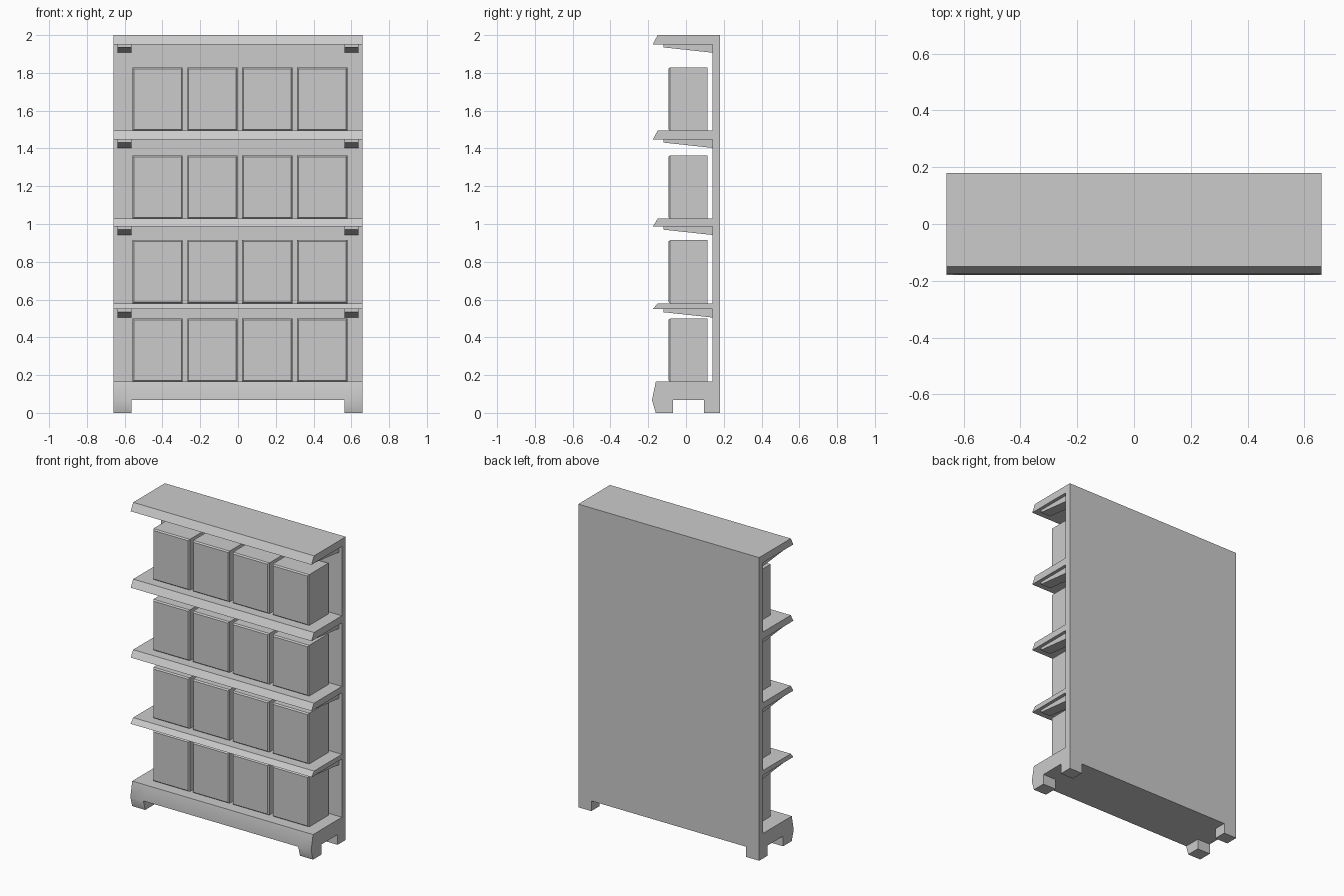
import bpy, bmesh, math

if "Cube" in bpy.data.objects:
    bpy.data.objects.remove(bpy.data.objects["Cube"])


def finish(name, bm):
    bmesh.ops.recalc_face_normals(bm, faces=bm.faces)
    mesh = bpy.data.meshes.new(name)
    bm.to_mesh(mesh)
    bm.free()
    obj = bpy.data.objects.new(name, mesh)
    bpy.context.collection.objects.link(obj)
    return obj


def loft(profile, xs):
    """Sweep a closed (y, z) profile along x through the given stations."""
    bm = bmesh.new()
    rings = [[bm.verts.new((x, y, z)) for y, z in profile] for x in xs]
    n = len(profile)
    for a, b in zip(rings, rings[1:]):
        for i in range(n):
            j = (i + 1) % n
            bm.faces.new((a[i], a[j], b[j], b[i]))
    bm.faces.new(rings[0])
    bm.faces.new(rings[-1])
    return bm


W = 0.66        # half width
BACK = 0.14     # front of the back panel
REAR = 0.18
ARCH = 0.067    # height of the feet
BASE_TOP = 0.165

# Base: plinth beam with four feet pulled down from its end sections
bm = loft([(-0.16, BASE_TOP), (REAR, BASE_TOP), (REAR, ARCH),
           (0.095, ARCH), (-0.07, ARCH), (-0.18, ARCH)],
          [-W, -0.565, 0.565, W])
bmesh.ops.recalc_face_normals(bm, faces=bm.faces)
feet = []
for f in bm.faces:
    c = f.calc_center_median()
    if f.normal.z < -0.9 and abs(c.x) > 0.57 and (c.y < -0.1 or c.y > 0.1):
        feet.append(f)
for f in bmesh.ops.extrude_discrete_faces(bm, faces=feet)["faces"]:
    for v in f.verts:
        v.co.z = 0
        if v.co.y < -0.17:
            v.co.y = -0.16
bmesh.ops.remove_doubles(bm, verts=bm.verts, dist=0.0001)
base = finish("base", bm)
bpy.context.view_layer.objects.active = base
base.select_set(True)
bpy.ops.object.shade_smooth_by_angle(angle=math.radians(35))
base.select_set(False)

# Back panel
finish("back_panel", loft([(BACK, BASE_TOP), (REAR, BASE_TOP),
                           (REAR, 2.0), (BACK, 2.0)], [-W, W]))

# Shelves with slanted front edge, each on two tapered brackets
shelves = [("shelf_low", 0.58, 0.549), ("shelf_middle", 1.028, 0.986),
           ("shelf_high", 1.494, 1.447), ("top_board", 2.0, 1.951)]
for name, top, low in shelves:
    finish(name, loft([(-0.15, top), (BACK, top), (BACK, low), (-0.176, low)],
                      [-W, W]))
    for side, label in ((-1, "left"), (1, "right")):
        finish(f"{name}_bracket_{label}",
               loft([(-0.12, low), (BACK, low), (BACK, low - 0.044),
                     (-0.12, low - 0.016)], [side * 0.565, side * 0.638]))


# Storage boxes with a narrow chamfer around the front face
def storage_box(name, x, z):
    w, h, y0, y1, c = 0.133, 0.335, -0.093, 0.115, 0.009
    bm = bmesh.new()
    rings = []
    for y, inset in ((y1, 0), (y0 + c, 0), (y0, c * 0.8)):
        rings.append([bm.verts.new((x + sx * (w - inset), y, zz))
                      for sx, zz in ((-1, z + inset), (1, z + inset),
                                     (1, z + h - inset), (-1, z + h - inset))])
    for a, b in zip(rings, rings[1:]):
        for i in range(4):
            j = (i + 1) % 4
            bm.faces.new((a[i], a[j], b[j], b[i]))
    bm.faces.new(rings[0])
    bm.faces.new(rings[-1])
    finish(name, bm)


for row, z in enumerate((BASE_TOP, 0.58, 1.028, 1.494)):
    for col in range(4):
        storage_box(f"box_row{row + 1}_{col + 1}", 0.01 + (col - 1.5) * 0.2905, z)
